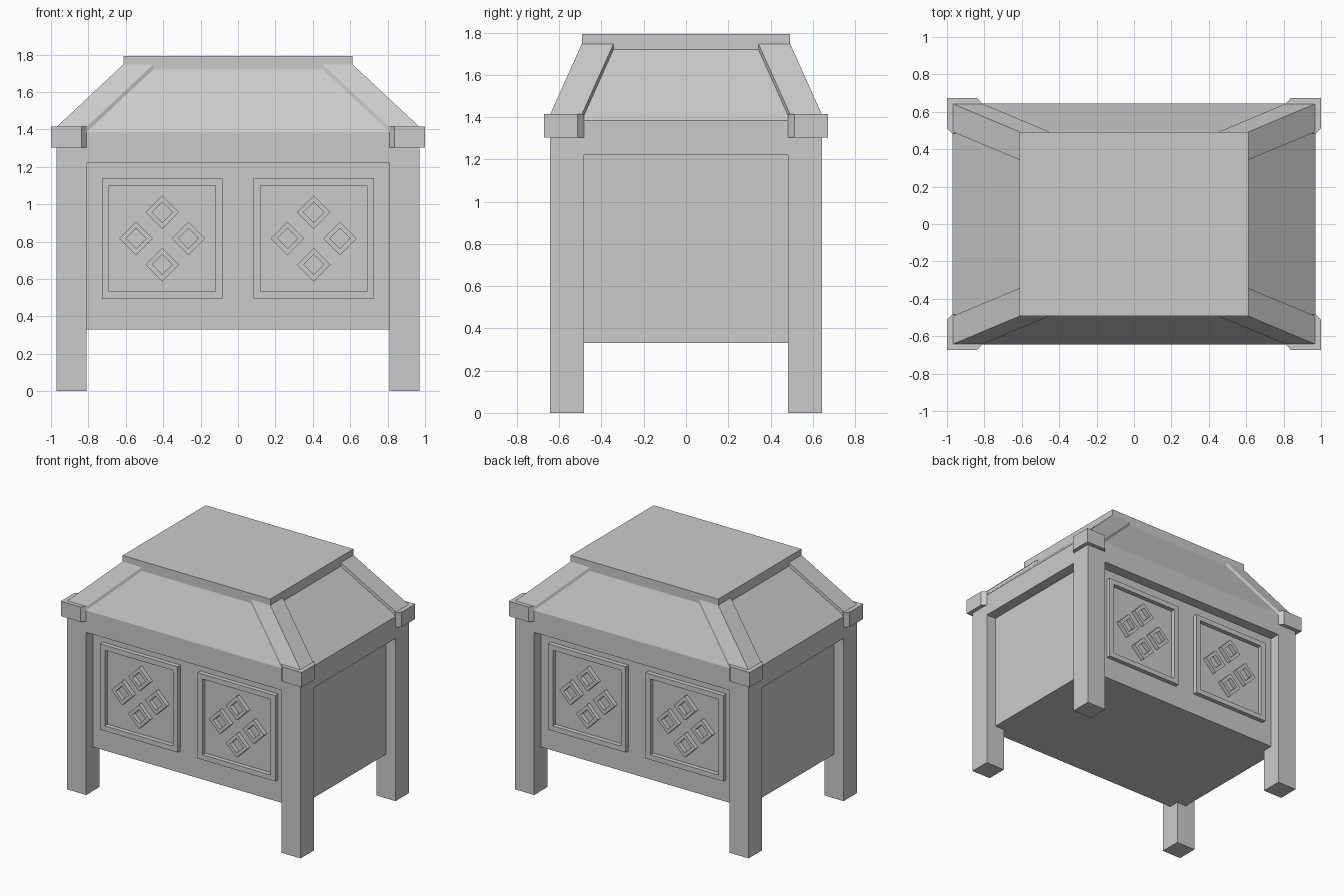
import bpy, bmesh, math

if "Cube" in bpy.data.objects:
    bpy.data.objects.remove(bpy.data.objects["Cube"])

W, D = 0.97, 0.643        # half width and depth over the legs
TW, TD = 0.613, 0.493     # half width and depth of the top slab
LEG = 0.16
RECESS = 0.08
CORNERS = [(sx, sy) for sx in (-1, 1) for sy in (-1, 1)]


def loft(name, rings):
    """Solid skinned between two rings with equal point counts."""
    bm = bmesh.new()
    a, b = [[bm.verts.new(p) for p in ring] for ring in rings]
    n = len(a)
    for i in range(n):
        j = (i + 1) % n
        bm.faces.new((a[i], a[j], b[j], b[i]))
    bm.faces.new(a)
    bm.faces.new(b)
    bmesh.ops.recalc_face_normals(bm, faces=bm.faces[:])
    me = bpy.data.meshes.new(name)
    bm.to_mesh(me)
    bm.free()
    ob = bpy.data.objects.new(name, me)
    bpy.context.collection.objects.link(ob)
    return ob


def rect(x0, x1, y0, y1, z):
    return [(x0, y0, z), (x1, y0, z), (x1, y1, z), (x0, y1, z)]


def box(name, x0, x1, y0, y1, z0, z1):
    return loft(name, [rect(x0, x1, y0, y1, z0), rect(x0, x1, y0, y1, z1)])


def square_ring(name, cx, cz, outer, inner, angle, y0, y1):
    """Raised square frame; outer and inner are corner radii."""
    bm = bmesh.new()
    loops = []
    for r, y in ((outer, y0), (outer, y1), (inner, y1), (inner, y0)):
        loops.append([bm.verts.new((cx + r * math.cos(angle + k * math.pi / 2), y,
                                    cz + r * math.sin(angle + k * math.pi / 2)))
                      for k in range(4)])
    for s in range(4):
        a, b = loops[s], loops[(s + 1) % 4]
        for k in range(4):
            m = (k + 1) % 4
            bm.faces.new((a[k], a[m], b[m], b[k]))
    bmesh.ops.recalc_face_normals(bm, faces=bm.faces[:])
    me = bpy.data.meshes.new(name)
    bm.to_mesh(me)
    bm.free()
    ob = bpy.data.objects.new(name, me)
    bpy.context.collection.objects.link(ob)


# Recessed chest body and the flush band above it
box("body", -W + RECESS, W - RECESS, -D + RECESS, D - RECESS, 0.33, 1.22)
box("upper_band", -W, W, -D, D, 1.22, 1.385)

# Hipped lid and its top slab
loft("lid", [rect(-W, W, -D, D, 1.385), rect(-TW, TW, -TD, TD, 1.72)])
box("top_slab", -TW, TW, -TD, TD, 1.70, 1.793)

for sx, sy in CORNERS:
    # Leg
    xs = sorted((sx * W, sx * (W - LEG)))
    ys = sorted((sy * D, sy * (D - LEG)))
    box("leg", *xs, *ys, 0, 1.22)

    # Corner cap with chamfered ends
    cap = [(1.0, D + 0.03), (0.838, D + 0.03), (W - LEG, D),
           (W - LEG, D - LEG), (W, D - LEG), (1.0, D - LEG + 0.03)]
    loft("corner_cap", [[(sx * x, sy * y, z) for x, y in cap] for z in (1.303, 1.415)])

    # Hip strip running from the cap up to the slab
    rings = []
    for x, y, z in ((W, D, 1.413), (TW, TD, 1.747)):
        vee = [(x - LEG, y), (x, y), (x, y - LEG + 0.01)]
        rings.append([(sx * px, sy * py, z) for px, py in vee] +
                     [(sx * px, sy * py, z - 0.05) for px, py in reversed(vee)])
    loft("hip_strip", rings)

# Carved square frames with four diamonds, on front and back
for side in (-1, 1):
    y0 = side * (D - RECESS - 0.01)
    y1 = side * (D - RECESS + 0.033)
    for cx in (-0.405, 0.405):
        r2 = math.sqrt(2)
        square_ring("panel_frame", cx, 0.817, 0.322 * r2, 0.284 * r2, math.pi / 4, y0, y1)
        for dx, dz in ((0, 0.14), (0, -0.14), (0.14, 0), (-0.14, 0)):
            square_ring("diamond", cx + dx, 0.817 + dz, 0.09, 0.054, 0, y0, y1)
